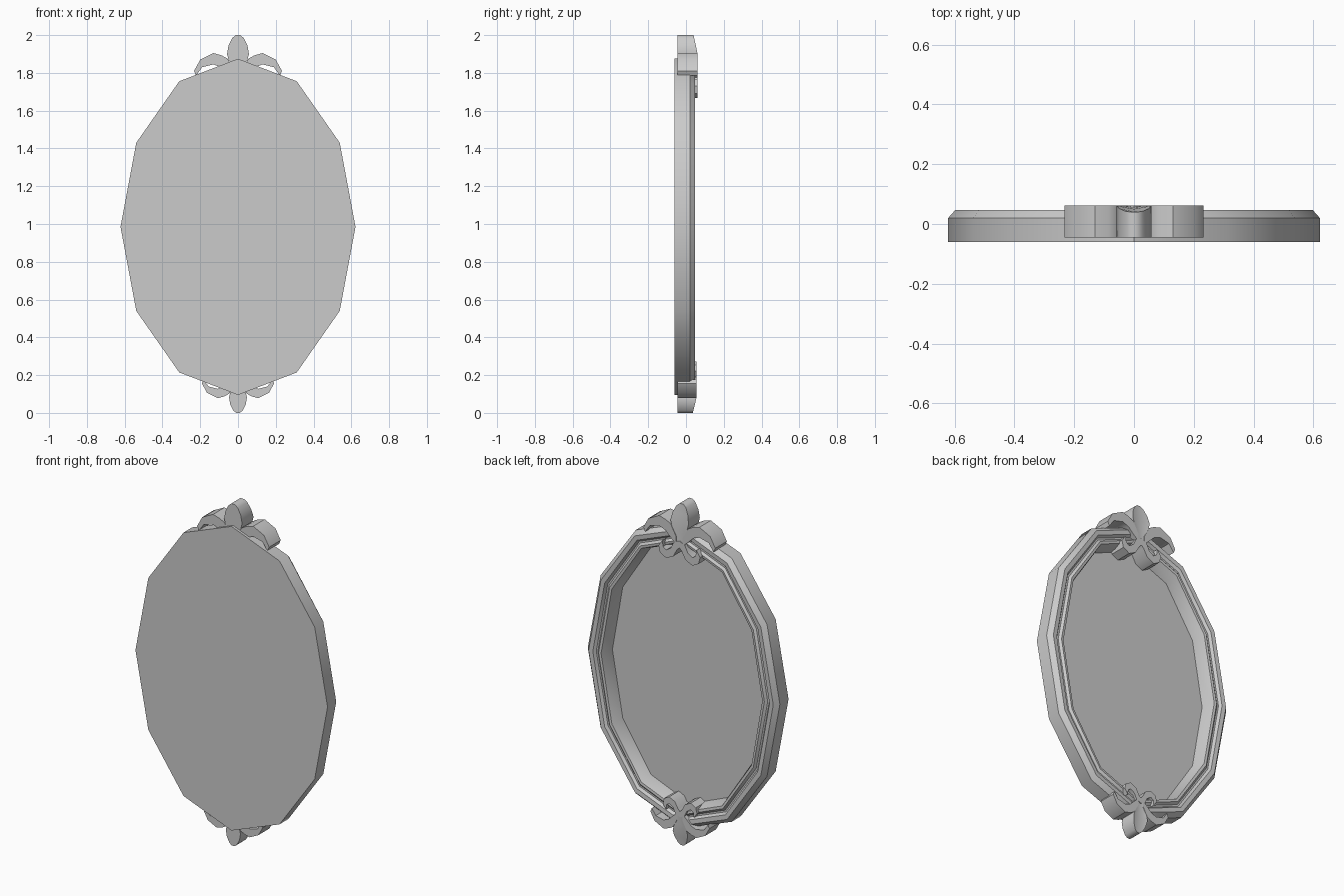
import bpy, bmesh, math

cube = bpy.data.objects.get("Cube")
if cube:
    bpy.data.objects.remove(cube, do_unlink=True)

grey = bpy.data.materials.new("plain grey")
grey.use_nodes = True
COLOUR = (0.6, 0.6, 0.6, 1)
grey.diffuse_color = COLOUR
grey.node_tree.nodes["Principled BSDF"].inputs["Base Color"].default_value = COLOUR

CENTRE_Z, RX, RZ, SIDES = 0.985, 0.622, 0.89, 12


def finish(name, bm, angle):
    bmesh.ops.recalc_face_normals(bm, faces=bm.faces)
    mesh = bpy.data.meshes.new(name)
    bm.to_mesh(mesh)
    bm.free()
    mesh.materials.append(grey)
    obj = bpy.data.objects.new(name, mesh)
    bpy.context.collection.objects.link(obj)
    bpy.ops.object.select_all(action='DESELECT')
    obj.select_set(True)
    bpy.context.view_layer.objects.active = obj
    bpy.ops.object.shade_smooth_by_angle(angle=math.radians(angle))
    return obj


def oval(bm, inset, y):
    ring = []
    for i in range(SIDES):
        a = math.tau * i / SIDES
        ring.append(bm.verts.new(((RX - inset) * math.cos(a), y,
                                  CENTRE_Z + (RZ - inset) * math.sin(a))))
    return ring


def bridge(bm, a, b):
    for i in range(len(a)):
        j = (i + 1) % len(a)
        bm.faces.new((a[i], a[j], b[j], b[i]))


# Moulded oval frame, closed by the flat panel and the recessed glass
bm = bmesh.new()
moulding = [(0, -0.06), (0, 0.02), (0.024, 0.047), (0.05, 0.045), (0.062, 0.03),
            (0.072, 0.03), (0.085, 0.042), (0.10, 0.04), (0.115, 0.0), (0.122, -0.035)]
rings = [oval(bm, inset, y) for inset, y in moulding]
for a, b in zip(rings, rings[1:]):
    bridge(bm, a, b)
bm.faces.new(rings[0])
finish("oval_frame", bm, 36)

bm = bmesh.new()
bm.faces.new(oval(bm, 0.12, -0.034))
glass = finish("mirror_glass", bm, 30)
glass.data.flip_normals() if glass.data.polygons[0].normal.y < 0 else None

# Ornament outlines: sideways distance, distance from the tip
ARM = [(0.02, 0.19), (0.055, 0.125), (0.085, 0.108), (0.13, 0.095), (0.20, 0.13),
       (0.233, 0.19), (0.222, 0.215), (0.19, 0.17), (0.13, 0.155), (0.09, 0.17),
       (0.055, 0.205), (0.02, 0.235)]
CURL = [(0.0, 0.21), (0.035, 0.225), (0.055, 0.265), (0.085, 0.285), (0.105, 0.27),
        (0.11, 0.235), (0.135, 0.27), (0.125, 0.31), (0.085, 0.332), (0.04, 0.31),
        (0.015, 0.265), (0.0, 0.25)]
# Petal rows: distance from tip, half width, edge depth, middle depth
PETAL = [(0, 0.012, 0.04, 0.04), (0.015, 0.03, 0.043, 0.041), (0.055, 0.05, 0.052, 0.044),
         (0.10, 0.058, 0.061, 0.05), (0.15, 0.045, 0.061, 0.052),
         (0.20, 0.028, 0.06, 0.056), (0.25, 0.02, 0.06, 0.06)]
FRONT_Y = -0.045


def ornament(prefix, tip_z, up, size):
    def place(x, y, d):
        return (x * size, y if y < 0 else y * (0.5 + size / 2), tip_z - up * d * size)

    # Scrolled arms and inner curls, mirrored to both sides
    for side, label in ((1, "left"), (-1, "right")):
        for part, outline, front in (("arm", ARM, FRONT_Y), ("curl", CURL, -0.033)):
            bm = bmesh.new()
            near = [bm.verts.new(place(side * x, front, d)) for x, d in outline]
            far = [bm.verts.new(place(side * x, 0.062, d)) for x, d in outline]
            bridge(bm, near, far)
            bm.faces.new(near)
            bm.faces.new(far)
            finish(f"{prefix}_{label}_{part}", bm, 40)

    # Grooved centre petal
    bm = bmesh.new()
    loops = []
    for d, w, edge, middle in PETAL:
        points = [(-w, FRONT_Y), (w, FRONT_Y), (w, edge), (0, middle), (-w, edge)]
        loops.append([bm.verts.new(place(x, y, d)) for x, y in points])
    for a, b in zip(loops, loops[1:]):
        bridge(bm, a, b)
    bm.faces.new(loops[0])
    bm.faces.new(loops[-1])
    finish(f"{prefix}_petal", bm, 40)


ornament("top", 2.0, 1, 1.0)
ornament("bottom", 0.0, -1, 0.82)
